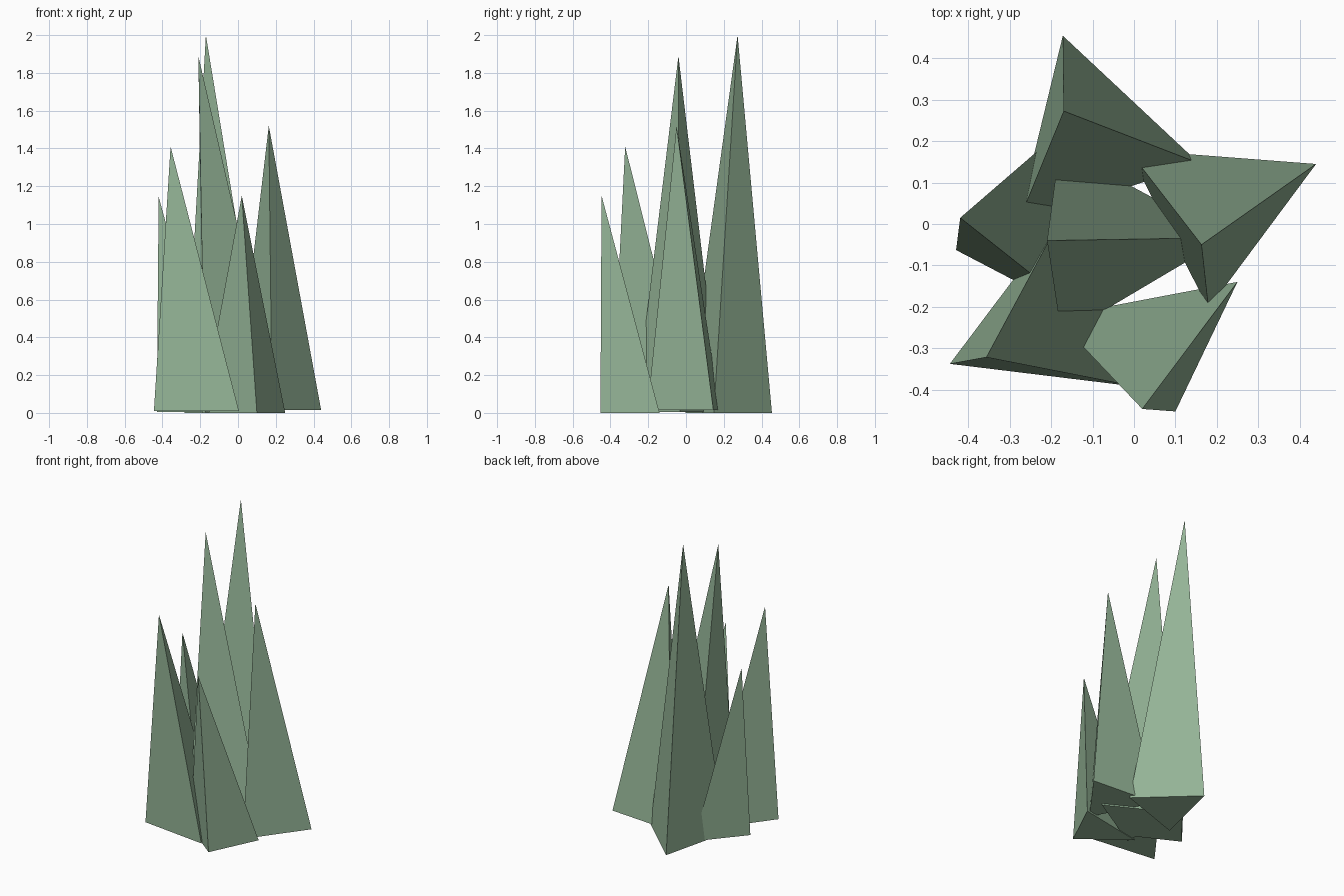
import bpy
import bmesh

default_cube = bpy.data.objects.get("Cube")
if default_cube:
    bpy.data.objects.remove(default_cube, do_unlink=True)

# One flat green for the whole cluster
green = bpy.data.materials.new("sage_green")
green.use_nodes = True
colour = (0.30, 0.46, 0.31, 1)
green.diffuse_color = colour
green.node_tree.nodes["Principled BSDF"].inputs["Base Color"].default_value = colour


def add_spike(name, tip, base_height, *corners):
    """Leaning three-sided spike: a closed triangular base joined to one tip."""
    bm = bmesh.new()
    base = [bm.verts.new((x, y, base_height)) for x, y in corners]
    apex = bm.verts.new(tip)
    bm.faces.new(base)
    for i, corner in enumerate(base):
        bm.faces.new((corner, base[i - 1], apex))
    bmesh.ops.recalc_face_normals(bm, faces=bm.faces)
    mesh = bpy.data.meshes.new(name)
    bm.to_mesh(mesh)
    bm.free()
    mesh.materials.append(green)
    spike = bpy.data.objects.new(name, mesh)
    bpy.context.collection.objects.link(spike)
    return spike


# Tall spikes in the middle and at the back
add_spike("back_spike", (-0.17, 0.273, 2.0), 0.0,
          (-0.172, 0.455), (0.157, 0.147), (-0.283, -0.003))
add_spike("centre_spike", (-0.21, -0.04, 1.89), 0.005,
          (-0.18, 0.185), (-0.175, -0.27), (0.225, -0.033))

# Medium spikes on either side
add_spike("left_spike", (0.163, -0.05, 1.52), 0.015,
          (0.44, 0.145), (0.18, -0.205), (-0.015, 0.18))
add_spike("front_right_spike", (-0.357, -0.322, 1.41), 0.01,
          (-0.445, -0.338), (0.005, -0.393), (-0.168, 0.03))

# Short spikes that lean outwards past their bases
add_spike("right_spike", (-0.42, 0.015, 1.145), 0.005,
          (-0.43, -0.063), (-0.11, -0.23), (-0.2, 0.205))
add_spike("front_spike", (0.02, -0.447, 1.15), 0.0,
          (0.1, -0.453), (0.25, -0.14), (-0.192, -0.224))
